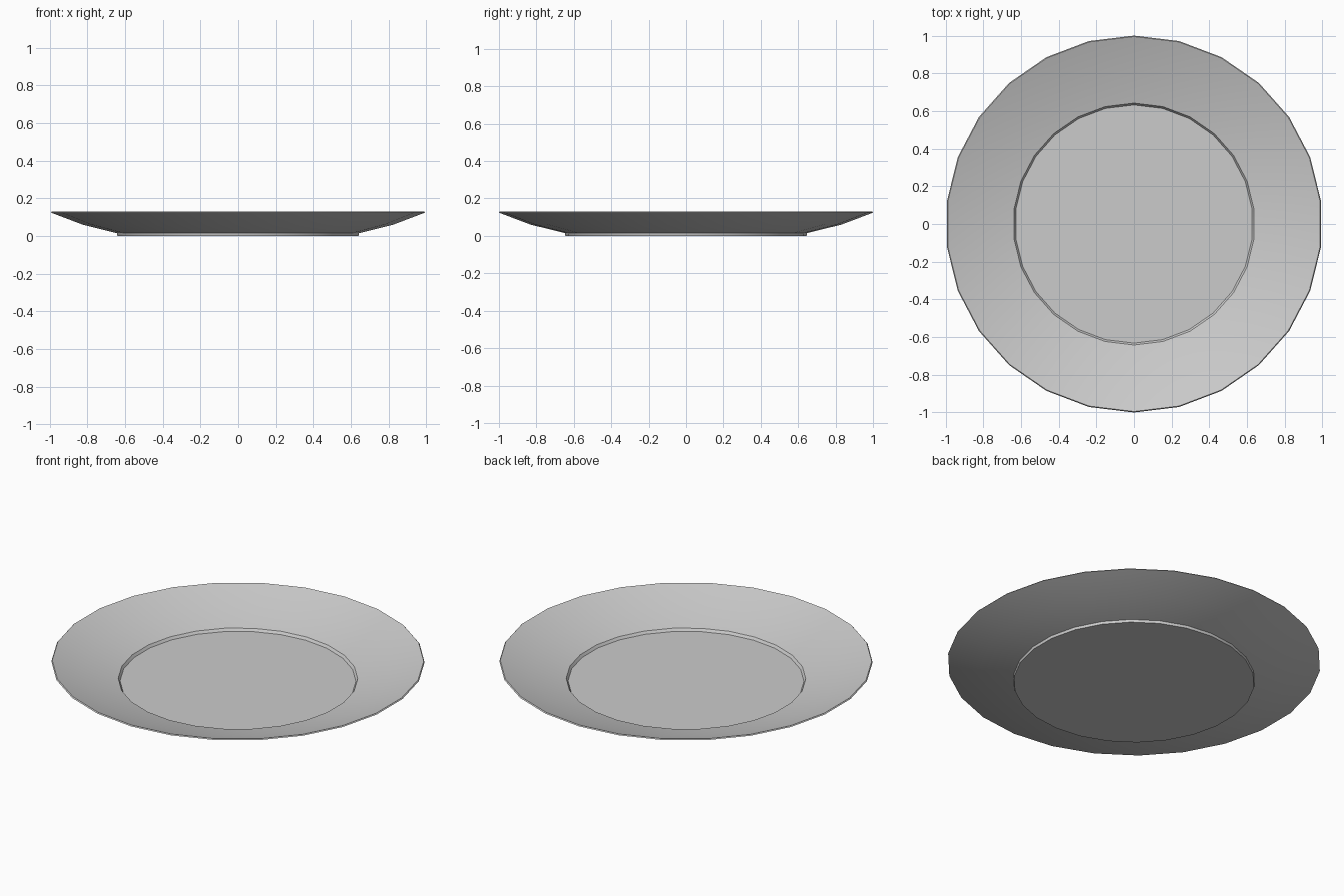
import bpy, bmesh, math

if "Cube" in bpy.data.objects:
    bpy.data.objects.remove(bpy.data.objects["Cube"])

SIDES = 26
# (radius, height) from the centre of the underside, round the rim, to the inner floor
PROFILE = [(0.645, 0.0), (0.648, 0.015), (0.83, 0.06), (1.0, 0.124),
           (0.995, 0.13), (0.825, 0.07), (0.642, 0.025), (0.632, 0.01)]

# Plate: lathe the profile, cap the underside and the floor
bm = bmesh.new()
rings = []
for r, z in PROFILE:
    ring = []
    for i in range(SIDES):
        a = math.pi / 2 + 2 * math.pi * i / SIDES
        ring.append(bm.verts.new((r * math.cos(a), r * math.sin(a), z)))
    rings.append(ring)
for lo, hi in zip(rings, rings[1:]):
    for i in range(SIDES):
        j = (i + 1) % SIDES
        bm.faces.new((lo[i], lo[j], hi[j], hi[i]))
bm.faces.new(rings[0][::-1])
bm.faces.new(rings[-1])
bmesh.ops.recalc_face_normals(bm, faces=bm.faces)

mesh = bpy.data.meshes.new("plate")
bm.to_mesh(mesh)
bm.free()
plate = bpy.data.objects.new("plate", mesh)
bpy.context.collection.objects.link(plate)

# Smooth walls with crisp rim and foot
bpy.context.view_layer.objects.active = plate
plate.select_set(True)
bpy.ops.object.shade_smooth_by_angle(angle=math.radians(35))
